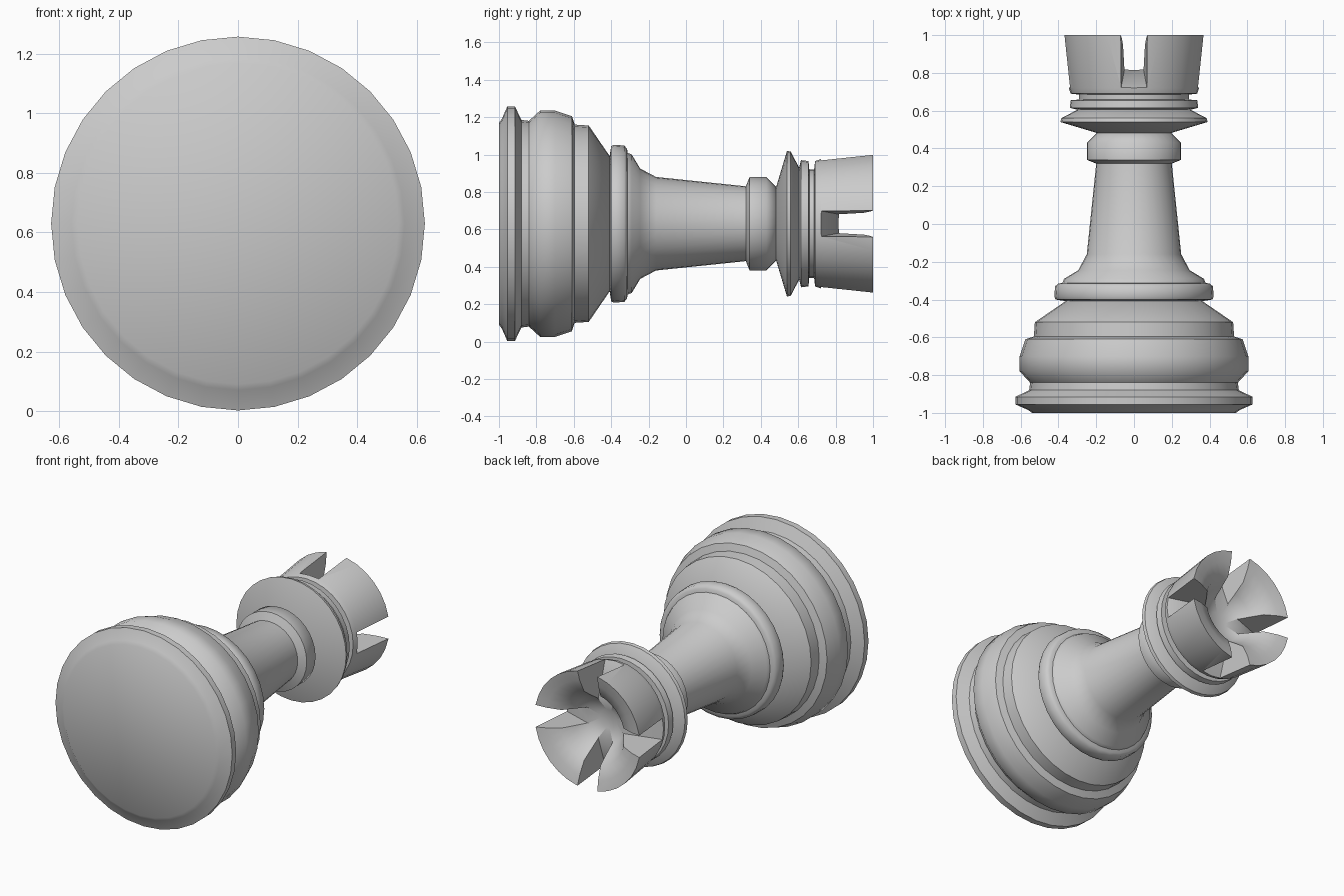
import bpy, bmesh, math
from mathutils import Vector, Matrix

if "Cube" in bpy.data.objects:
    bpy.data.objects.remove(bpy.data.objects["Cube"], do_unlink=True)

SEGMENTS = 32
AXIS_Z = 0.63

grey = bpy.data.materials.new("light grey")
grey.use_nodes = True
grey.diffuse_color = (0.6, 0.6, 0.6, 1)
grey.node_tree.nodes["Principled BSDF"].inputs["Base Color"].default_value = grey.diffuse_color


def finish(name, bm):
    bmesh.ops.recalc_face_normals(bm, faces=bm.faces)
    mesh = bpy.data.meshes.new(name)
    bm.to_mesh(mesh)
    bm.free()
    mesh.materials.append(grey)
    obj = bpy.data.objects.new(name, mesh)
    obj.location.z = AXIS_Z
    bpy.context.collection.objects.link(obj)
    return obj


def smooth(obj):
    bpy.ops.object.select_all(action='DESELECT')
    obj.select_set(True)
    bpy.context.view_layer.objects.active = obj
    bpy.ops.object.shade_smooth_by_angle(angle=math.radians(48))


def lathe(name, profile):
    """Turn (y, radius) points around the lying y axis and close both ends."""
    bm = bmesh.new()
    rings = []
    for y, r in profile:
        angles = [math.tau * i / SEGMENTS for i in range(SEGMENTS)]
        rings.append([bm.verts.new((r * math.cos(a), y, r * math.sin(a))) for a in angles])
    for a, b in zip(rings, rings[1:]):
        for i in range(SEGMENTS):
            j = (i + 1) % SEGMENTS
            bm.faces.new((a[i], a[j], b[j], b[i]))
    bm.faces.new(rings[0])
    bm.faces.new(rings[-1])
    return finish(name, bm)


# Wide stepped foot
foot = lathe("foot", [
    (-1, .54), (-.985, .56), (-.955, .628), (-.915, .628), (-.88, .555), (-.84, .55),
    (-.78, .605), (-.70, .605), (-.61, .575), (-.595, .53), (-.52, .525), (-.40, .35)])

# Ring between foot and stem
foot_ring = lathe("foot_ring", [
    (-.41, .35), (-.40, .415), (-.385, .422), (-.33, .418), (-.315, .40), (-.31, .36)])

# Tapered stem with neck bead
stem = lathe("stem", [
    (-.315, .38), (-.29, .37), (-.245, .295), (-.16, .25), (.32, .20), (.34, .25),
    (.43, .25), (.49, .19)])

# Flared collar and the thin ring above it
collar = lathe("collar", [(.48, .19), (.54, .39), (.56, .385), (.61, .29)])
crown_ring = lathe("crown_ring", [(.6, .28), (.615, .34), (.655, .335), (.66, .28)])

# Hollow battlement
battlement = lathe("battlement", [
    (.65, .29), (.685, .29), (.69, .335), (.72, .345), (1, .375), (.985, .31),
    (.95, .23), (.88, .18), (.82, .14), (.79, .06)])

# Four slots with sloping floors, widening outwards
bm = bmesh.new()
for k in range(4):
    turn = Matrix.Rotation(k * math.pi / 2, 3, 'Y')
    ends = []
    for r, half, floor in ((.12, .05, .82), (.46, .078, .67)):
        corners = ((-half, floor), (half, floor), (half, 1.1), (-half, 1.1))
        ends.append([bm.verts.new(turn @ Vector((r, y, z))) for z, y in corners])
    inner, outer = ends
    bm.faces.new(inner)
    bm.faces.new(outer)
    for i in range(4):
        j = (i + 1) % 4
        bm.faces.new((inner[i], inner[j], outer[j], outer[i]))
cutter = finish("slot_cutter", bm)
cutter.hide_render = True

cut = battlement.modifiers.new("slots", 'BOOLEAN')
cut.operation = 'DIFFERENCE'
cut.solver = 'EXACT'
cut.object = cutter
bpy.context.view_layer.objects.active = battlement
bpy.ops.object.modifier_apply(modifier=cut.name)
bpy.data.objects.remove(cutter, do_unlink=True)

for part in (foot, foot_ring, stem, collar, crown_ring, battlement):
    smooth(part)
